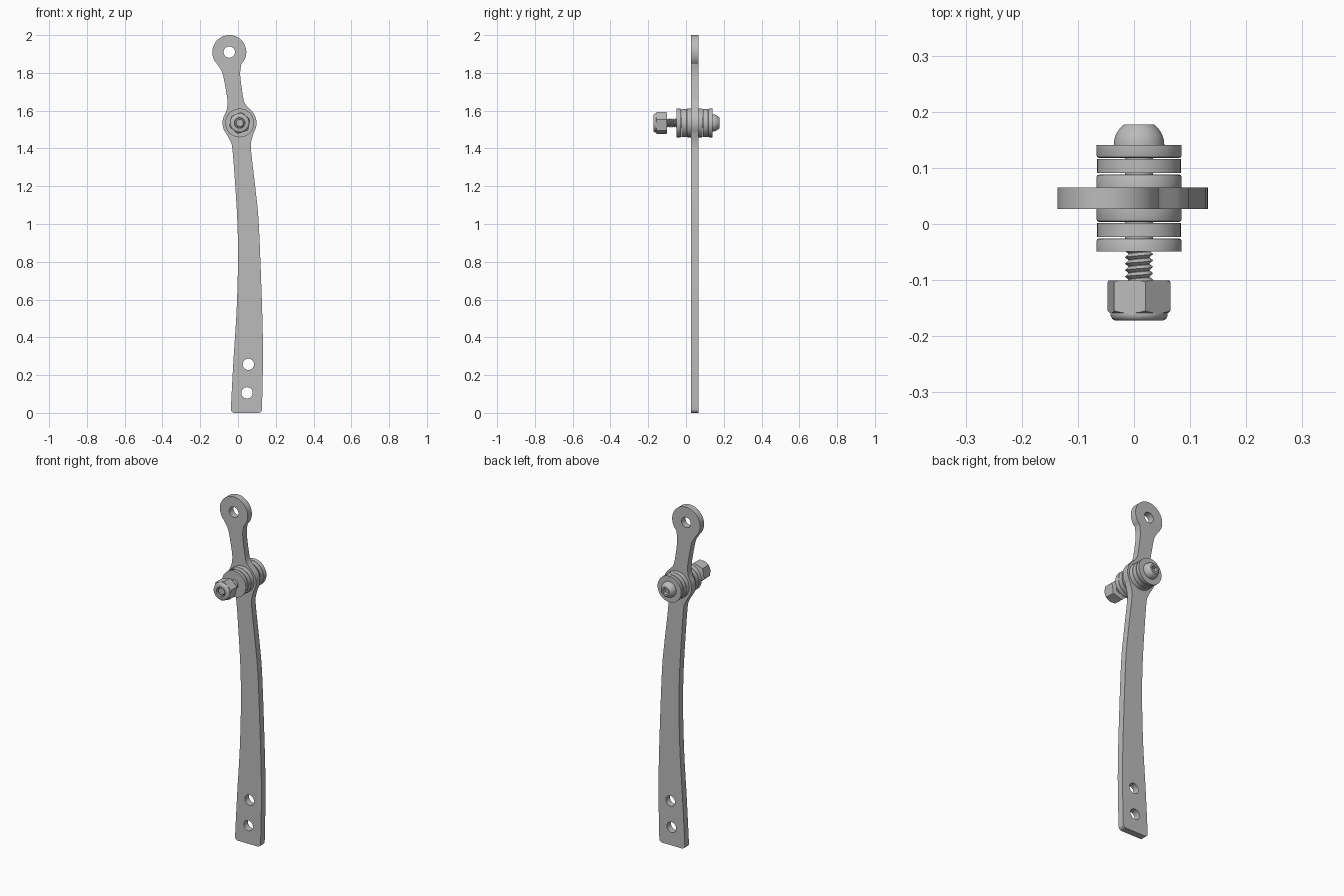
import bpy, bmesh, math
from mathutils import Vector

if "Cube" in bpy.data.objects:
    bpy.data.objects.remove(bpy.data.objects["Cube"])

PX, PZ = 0.009, 1.535            # pivot axis, parallel to y

steel = bpy.data.materials.new("steel_grey")
steel.diffuse_color = (0.5, 0.5, 0.5, 1)
steel.use_nodes = True
steel.node_tree.nodes["Principled BSDF"].inputs["Base Color"].default_value = steel.diffuse_color


def finish(ob, angle=30):
    ob.data.materials.clear()
    ob.data.materials.append(steel)
    bpy.ops.object.select_all(action='DESELECT')
    ob.select_set(True)
    bpy.context.view_layer.objects.active = ob
    bpy.ops.object.shade_smooth_by_angle(angle=math.radians(angle))
    return ob


def from_bmesh(name, bm):
    bmesh.ops.remove_doubles(bm, verts=bm.verts, dist=1e-6)
    bmesh.ops.recalc_face_normals(bm, faces=bm.faces)
    me = bpy.data.meshes.new(name)
    bm.to_mesh(me)
    bm.free()
    ob = bpy.data.objects.new(name, me)
    bpy.context.collection.objects.link(ob)
    return ob


def lathe(name, profile, n=48, turn=0.0, closed=True):
    """Spin (radius, y) points around the pivot axis."""
    bm = bmesh.new()
    rings = []
    for r, y in profile:
        rings.append([bm.verts.new((PX + r * math.cos(turn + math.tau * i / n), y,
                                    PZ + r * math.sin(turn + math.tau * i / n)))
                      for i in range(n)])
    m = len(rings)
    for j in range(m if closed else m - 1):
        a, b = rings[j], rings[(j + 1) % m]
        for i in range(n):
            k = (i + 1) % n
            bm.faces.new((a[i], a[k], b[k], b[i]))
    if not closed:
        bm.faces.new(rings[0])
        bm.faces.new(rings[-1])
    return from_bmesh(name, bm)


def boolean(ob, cutter, op):
    cutter.hide_render = True
    mod = ob.modifiers.new("cut", 'BOOLEAN')
    mod.operation, mod.object, mod.solver = op, cutter, 'EXACT'
    bpy.context.view_layer.objects.active = ob
    bpy.ops.object.modifier_apply(modifier=mod.name)
    bpy.data.objects.remove(cutter)


def arc(cx, cz, r, a0, a1, n):
    return [(cx + r * math.cos(math.radians(a0 + (a1 - a0) * i / n)),
             cz + r * math.sin(math.radians(a0 + (a1 - a0) * i / n))) for i in range(n + 1)]


def smooth(pts, steps=5):
    """Catmull-Rom curve through the points, without its two ends."""
    p = [Vector(q) for q in pts]
    p = [2 * p[0] - p[1]] + p + [2 * p[-1] - p[-2]]
    out = []
    for i in range(1, len(p) - 2):
        a, b, c, d = p[i - 1:i + 3]
        for s in range(steps):
            t = s / steps
            out.append(tuple(0.5 * (2 * b + (c - a) * t + (2 * a - 5 * b + 4 * c - d) * t * t
                                    + (3 * b - a - 3 * c + d) * t ** 3)))
    return out[1:]


# Lever arm: eye, neck, pivot boss and long bowed blade
eye = arc(-0.046, 1.91, 0.09, -45, 225, 40)
boss_l = arc(0.008, 1.535, 0.09, 148, 213, 12)
boss_r = arc(0.008, 1.535, 0.09, -33, 47, 14)
foot = arc(-0.018, 0.025, 0.02, 185, 270, 6) + arc(0.107, 0.025, 0.02, 270, 360, 6)
neck_l = smooth([eye[-1], (-0.083, 1.80), (-0.066, 1.72), (-0.056, 1.655), (-0.059, 1.61), boss_l[0]])
blade_l = smooth([boss_l[-1], (-0.041, 1.44), (-0.029, 1.39), (-0.013, 1.18), (-0.003, 1.0),
                  (0.0, 0.81), (-0.007, 0.55), (-0.024, 0.28), foot[0]])
blade_r = smooth([foot[-1], (0.131, 0.20), (0.132, 0.36), (0.126, 0.60), (0.110, 1.0), (0.093, 1.18),
                  (0.071, 1.37), (0.069, 1.43), boss_r[0]])
neck_r = smooth([boss_r[-1], (0.036, 1.64), (0.024, 1.69), (0.013, 1.77), (0.012, 1.81), eye[0]])
# drop the foot below to the ground line
foot = [(x, z - 0.005) for x, z in foot]
outline = eye + neck_l + boss_l + blade_l + foot + blade_r + boss_r + neck_r

cu = bpy.data.curves.new("lever_arm", 'CURVE')
cu.dimensions, cu.fill_mode, cu.extrude = '2D', 'BOTH', 0.019
holes = [(-0.046, 1.91, 0.03), (0.055, 0.257, 0.03), (0.048, 0.106, 0.03), (PX, PZ, 0.026)]
for loop in [outline] + [arc(x, z, r, 0, 348.75, 31) for x, z, r in holes]:
    sp = cu.splines.new('POLY')
    sp.points.add(len(loop) - 1)
    for p, (x, z) in zip(sp.points, loop):
        p.co = (x, z, 0, 1)
    sp.use_cyclic_u = True
arm = bpy.data.objects.new("lever_arm", cu)
bpy.context.collection.objects.link(arm)
arm.rotation_euler = (math.pi / 2, 0, 0)
arm.location.y = 0.046
bpy.ops.object.select_all(action='DESELECT')
arm.select_set(True)
bpy.context.view_layer.objects.active = arm
bpy.ops.object.convert(target='MESH')
arm = bpy.context.view_layer.objects.active
bm = bmesh.new()
bm.from_mesh(arm.data)
bmesh.ops.remove_doubles(bm, verts=bm.verts, dist=1e-5)
bmesh.ops.recalc_face_normals(bm, faces=bm.faces)
bm.to_mesh(arm.data)
bm.free()
finish(arm)


# Bearing stacks: washer, cage, washer on each side of the arm
def washer(name, flat, edge, r=0.076, hole=0.026):
    """Ring from its flat side to its rounded side."""
    s = math.copysign(1, edge - flat)
    finish(lathe(name, [(hole, flat), (r, flat), (r, edge - s * 0.005), (r - 0.0015, edge - s * 0.0015),
                        (r - 0.005, edge), (hole, edge)]), 40)


for side, s in (("back", 1), ("front", -1)):
    def y(d):
        return 0.046 + s * d
    washer(side + "_inner_washer", y(0.019), y(0.0425))
    washer(side + "_outer_washer", y(0.095), y(0.0715))
    finish(lathe(side + "_bearing_cage", [(0.026, y(0.0445)), (0.0745, y(0.0445)),
                                          (0.0745, y(0.0695)), (0.026, y(0.0695))]))

# Domed bolt head with hex socket
dome = [(0.045 * math.cos(math.radians(a)), 0.141 + 0.045 * math.sin(math.radians(a)))
        for a in range(0, 54, 6)]
head = lathe("bolt_head", dome + [(0.027, 0.177)], closed=False)
boolean(head, lathe("socket_cutter", [(0.019, 0.155), (0.019, 0.2)], 6, 0.3, False), 'DIFFERENCE')
finish(head)

# Bolt shank and helical thread
finish(lathe("bolt_shank", [(0.025, 0.142), (0.025, -0.04), (0.019, -0.046), (0.019, -0.165)],
             32, closed=False))
bm = bmesh.new()
n, pitch, y0, turns = 32, 0.0115, -0.042, 10
crest, root = [], []
for k in range(n * turns + 1):
    a = math.tau * k / n
    for row, r, dy in ((crest, 0.025, 0), (root, 0.0185, pitch / 2)):
        row.append(bm.verts.new((PX + r * math.cos(a), y0 - pitch * k / n - dy, PZ + r * math.sin(a))))
for k in range(n * turns):
    bm.faces.new((crest[k], crest[k + 1], root[k + 1], root[k]))
    if k + n < n * turns:
        bm.faces.new((root[k], root[k + 1], crest[k + 1 + n], crest[k + n]))
finish(from_bmesh("bolt_thread", bm))

# Lock nut: chamfered hexagon plus rounded collar
nut = lathe("lock_nut", [(0.059, -0.101), (0.059, -0.159)], 6, math.radians(18.8), False)
boolean(nut, lathe("nut_chamfer_cutter", [(0.026, -0.09), (0.054, -0.09), (0.055, -0.101), (0.062, -0.105),
                                          (0.062, -0.153), (0.051, -0.159), (0.051, -0.17),
                                          (0.026, -0.17)]), 'INTERSECT')
finish(nut)
finish(lathe("nut_collar", [(0.028, -0.150), (0.049, -0.150), (0.051, -0.159), (0.0505, -0.164),
                            (0.048, -0.169), (0.043, -0.172), (0.028, -0.172)]), 40)
